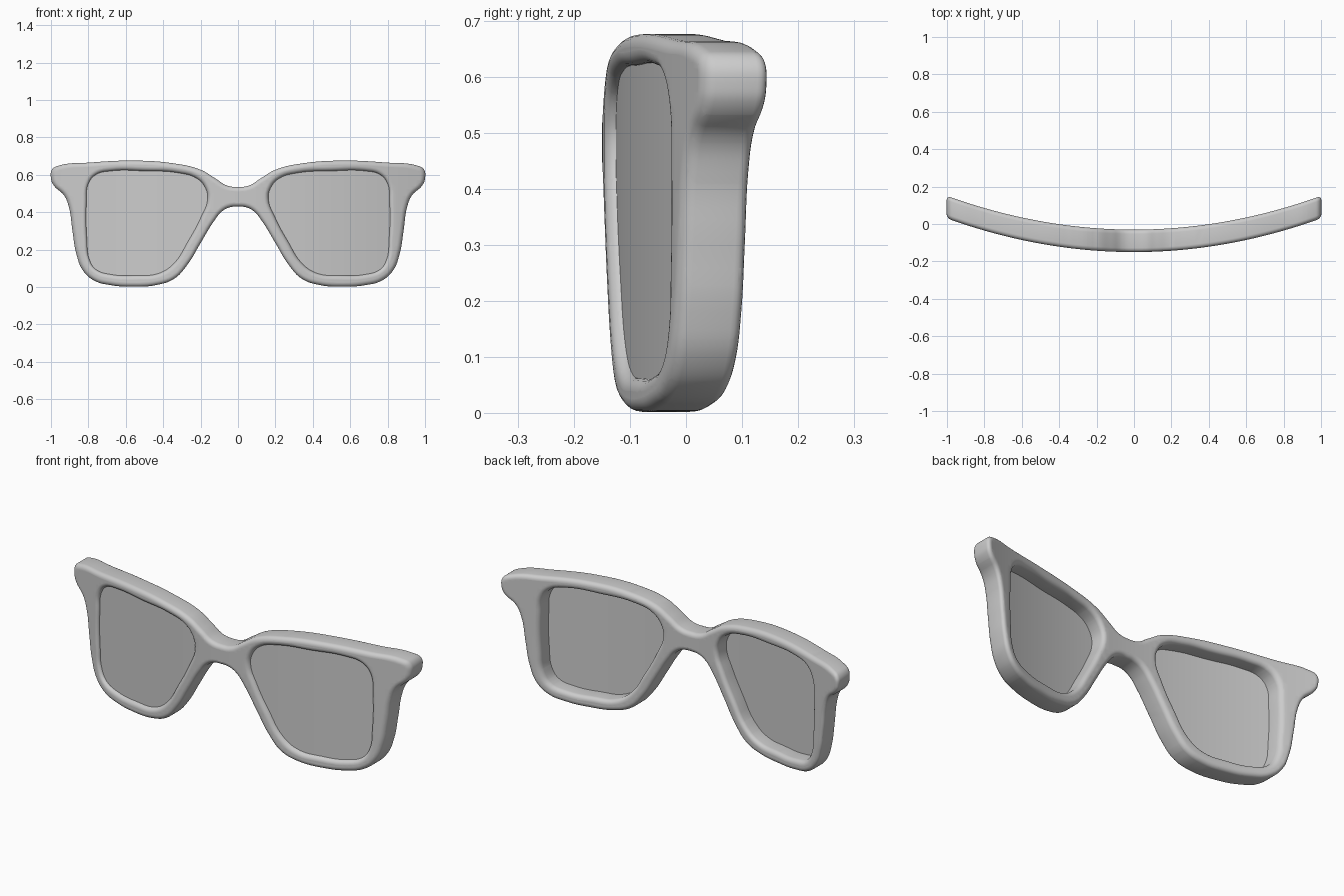
import bpy, bmesh, math

if "Cube" in bpy.data.objects:
    bpy.data.objects.remove(bpy.data.objects["Cube"])

# Right half of the frame outline (x, z), bridge top round to bridge bottom
OUTER = [(0, .535), (.06, .543), (.12, .58), (.2, .627), (.35, .662), (.57, .676),
         (.8, .665), (.955, .65), (.993, .63), (1, .58), (.985, .543), (.93, .49),
         (.905, .43), (.885, .3), (.865, .18), (.83, .09), (.77, .035), (.68, .01),
         (.57, .002), (.43, .012), (.34, .045), (.27, .12), (.2, .235), (.13, .35),
         (.085, .405), (.045, .426), (0, .43)]
# Right lens opening
HOLE = [(.163, .47), (.175, .53), (.22, .58), (.32, .61), (.5, .62), (.68, .62),
        (.76, .60), (.8, .55), (.81, .45), (.807, .25), (.795, .15), (.76, .095),
        (.68, .068), (.55, .062), (.42, .075), (.34, .13), (.27, .24), (.2, .37)]


def mirrored(pts):
    return [(-x, z) for x, z in reversed(pts)]


def curved_plate(name, loops, half_depth, bevel, offset, y_mid):
    """Fill smooth outlines, thicken them, then wrap the plate round the face."""
    cu = bpy.data.curves.new(name, 'CURVE')
    cu.dimensions = '2D'
    cu.fill_mode = 'BOTH'
    cu.resolution_u = 6
    cu.extrude = half_depth - bevel
    cu.bevel_depth = bevel
    cu.bevel_resolution = 4
    cu.offset = offset
    for pts in loops:
        sp = cu.splines.new('BEZIER')
        sp.bezier_points.add(len(pts) - 1)
        sp.use_cyclic_u = True
        for bp, (x, z) in zip(sp.bezier_points, pts):
            bp.co = (x, z, 0)
            bp.handle_left_type = bp.handle_right_type = 'AUTO'
    tmp = bpy.data.objects.new(name + "_outline", cu)
    bpy.context.collection.objects.link(tmp)
    dg = bpy.context.evaluated_depsgraph_get()
    me = bpy.data.meshes.new_from_object(tmp.evaluated_get(dg))
    bpy.data.objects.remove(tmp)

    bm = bmesh.new()
    bm.from_mesh(me)
    bmesh.ops.remove_doubles(bm, verts=bm.verts, dist=0.0002)
    # Slice across x so the flat faces can bend
    for i in range(-39, 40):
        bmesh.ops.bisect_plane(bm, geom=bm.verts[:] + bm.edges[:] + bm.faces[:],
                               plane_co=(i * .025, 0, 0), plane_no=(1, 0, 0))
    for v in bm.verts:
        x, z, d = v.co
        v.co = (x, y_mid - d + .18 * x * x, z)
    bmesh.ops.recalc_face_normals(bm, faces=bm.faces)
    bm.to_mesh(me)
    bm.free()
    me.name = name
    ob = bpy.data.objects.new(name, me)
    bpy.context.collection.objects.link(ob)
    bpy.ops.object.select_all(action='DESELECT')
    ob.select_set(True)
    bpy.context.view_layer.objects.active = ob
    bpy.ops.object.shade_smooth_by_angle(angle=math.radians(40))
    return ob


# Frame front with both openings
outline = OUTER + mirrored(OUTER)[1:-1]
curved_plate("frame_front", [outline, HOLE, mirrored(HOLE)], .06, .023, -.023, -.09)

# Lenses, set just behind the front edge of the rims
curved_plate("lens_right", [HOLE], .008, 0, .008, -.122)
curved_plate("lens_left", [mirrored(HOLE)], .008, 0, .008, -.122)
